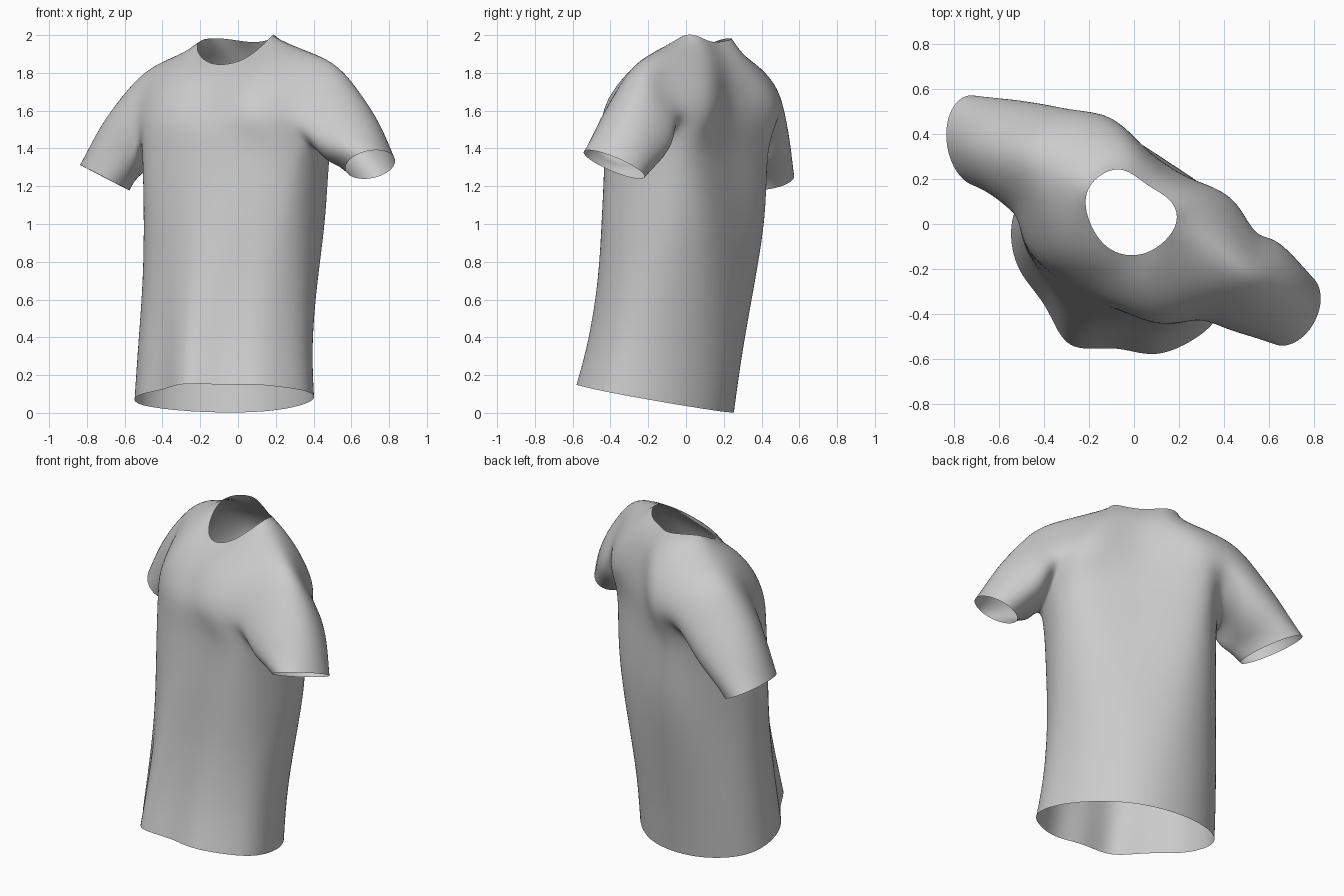
import bpy, bmesh, math
from mathutils import Vector

if "Cube" in bpy.data.objects:
    bpy.data.objects.remove(bpy.data.objects["Cube"])

C, S = 0.87, 0.49  # the body is turned about z; u runs along the shoulders, v to the back


def world(u, v, z):
    return Vector((C * u + S * v, -S * u + C * v, z))


def spow(x, p):
    return math.copysign(abs(x) ** p, x)


bm = bmesh.new()


def vert(p):
    return bm.verts.new(p)


def bridge(a, b, closed=True):
    n = len(a)
    for i in range(n if closed else n - 1):
        j = (i + 1) % n
        bm.faces.new((a[i], a[j], b[j], b[i]))


# Torso tube: z, centre u, centre v, half width, half depth, squareness, hem tilt, twist
levels = [(0.046, 0.017, -0.178, 0.51, 0.405, 1.8, 1.0, 0.0),
          (0.35, 0.0, -0.135, 0.492, 0.395, 1.85, 0.5, 0.01),
          (0.70, 0.0, -0.085, 0.48, 0.385, 2.1, 0.2, 0.025),
          (1.05, 0.01, -0.055, 0.48, 0.37, 2.6, 0.0, 0.045),
          (1.37, 0.015, -0.045, 0.50, 0.345, 2.9, 0.0, 0.055)]
folds = {0: 0.03, 1: -0.025, 2: 0.01, 14: -0.015, 15: -0.035}  # front drape, fading upwards
rings = []
for z, cu, cv, a, b, n, tilt, twist in levels:
    ring = []
    for i in range(16):
        t = math.radians(22.5 * i)
        v = cv - b * spow(math.cos(t), 2 / n) + twist * max(0, math.sin(2 * t))
        v -= folds.get(i, 0) * max(0, 1 - z / 1.2)
        p = world(cu + a * spow(math.sin(t), 2 / n), v, z)
        p.z += tilt * (-0.183 * p.y - 0.03 * p.x)
        if z > 1.3 and i in (3, 5, 11, 13):
            p.z += 0.05
        ring.append(vert(p))
    rings.append(ring)
for lo, hi in zip(rings, rings[1:]):
    bridge(lo, hi)
chest = rings[-1]


# Yoke rows: columns -3..3, given as (u, v, z) for columns 0..3; skew pushes the left blade back
def row(half, skew=0):
    out = []
    for k in range(-3, 4):
        u, v, z = half[abs(k)]
        out.append(vert(world(math.copysign(u, k), v - skew * k, z)))
    return out


front1 = row([(0, -0.36, 1.56), (0.17, -0.36, 1.56), (0.33, -0.325, 1.56), (0.46, -0.23, 1.57)])
front2 = row([(0, -0.25, 1.74), (0.14, -0.25, 1.76), (0.29, -0.23, 1.76), (0.48, -0.12, 1.75)])
back1 = row([(0, 0.30, 1.58), (0.17, 0.32, 1.58), (0.34, 0.335, 1.58), (0.48, 0.275, 1.58)], 0.012)
back2 = row([(0, 0.26, 1.82), (0.14, 0.275, 1.82), (0.29, 0.275, 1.80), (0.51, 0.20, 1.75)], 0.012)

# Shoulder ridge and neckline
ridge = {-3: vert(world(-0.54, 0.05, 1.83)), -2: vert(world(-0.255, 0.045, 1.97)),
         2: vert(world(0.165, 0.08, 2.0)), 3: vert(world(0.51, 0.05, 1.87))}


def top_row(points):
    mid = [vert(world(*p)) for p in points]
    return [ridge[-3], ridge[-2]] + mid + [ridge[2], ridge[3]]


front3 = top_row([(-0.18, -0.085, 1.89), (-0.03, -0.15, 1.845), (0.115, -0.08, 1.89)])
back3 = top_row([(-0.18, 0.18, 1.98), (-0.04, 0.18, 1.965), (0.09, 0.17, 1.975)])
cols = range(-3, 4)
front0 = [chest[k % 16] for k in cols]
back0 = [chest[(8 - k) % 16] for k in cols]
for rows in ((front0, front1, front2, front3), (back0, back1, back2, back3)):
    for lo, hi in zip(rows, rows[1:]):
        bridge(lo, hi, False)


# Sleeves: armhole loop blended into an elliptical cuff
def sleeve(col, side, centre, top, front, swell):
    hole = [chest[4 if side > 0 else 12], front0[col], front1[col], front2[col],
            ridge[3 * side], back2[col], back1[col], back0[col]]
    start = [v.co.copy() for v in hole]
    prev = hole
    for t in (0.33, 0.67, 1.0):
        loop = []
        for i in range(8):
            a = math.radians(45 * i)
            end = Vector(centre) - math.cos(a) * Vector(top) + math.sin(a) * Vector(front)
            up = 0.035 * math.sin(math.pi * t) * max(0, -math.cos(a))
            rear = swell * math.sin(math.pi * t) * max(0, -math.sin(a))
            loop.append(vert(start[i].lerp(end, t) + world(side * up, rear, up)))
        bridge(prev, loop)
        prev = loop


sleeve(6, 1, (0.70, -0.38, 1.315), (0.13, 0.025, 0.03), (-0.02, -0.16, 0.07), 0.035)
sleeve(0, -1, (-0.705, 0.37, 1.245), (-0.125, -0.035, 0.065), (0.04, -0.2, -0.02), 0.012)

bmesh.ops.recalc_face_normals(bm, faces=bm.faces)
mesh = bpy.data.meshes.new("shirt")
bm.to_mesh(mesh)
bm.free()
shirt = bpy.data.objects.new("shirt", mesh)
bpy.context.collection.objects.link(shirt)
for p in mesh.polygons:
    p.use_smooth = True
sub = shirt.modifiers.new("smooth_cloth", 'SUBSURF')
sub.levels = sub.render_levels = 3

# Push the cage out so the smoothed cloth passes through the measured points
goal = [v.co.copy() for v in mesh.vertices]
for step in range(4):
    bpy.context.view_layer.update()
    smooth = shirt.evaluated_get(bpy.context.evaluated_depsgraph_get()).data
    offsets = [g - smooth.vertices[i].co for i, g in enumerate(goal)]
    for v, d in zip(mesh.vertices, offsets):
        v.co += 0.8 * d
    mesh.update()
    shirt.update_tag()
